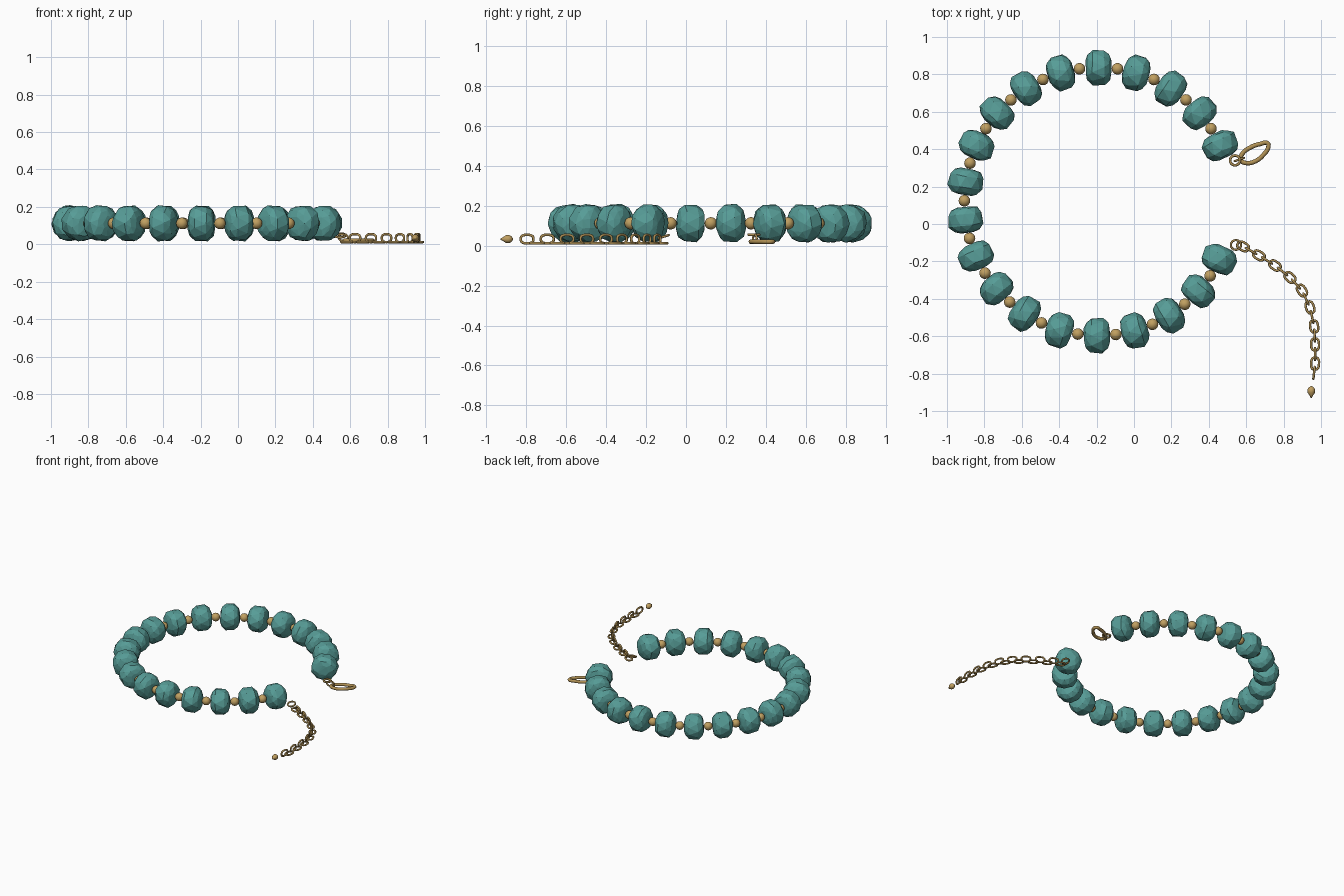
import bpy, bmesh, math, random
from mathutils import Matrix, Vector

if "Cube" in bpy.data.objects:
    bpy.data.objects.remove(bpy.data.objects["Cube"])

random.seed(4)
CENTER, RADIUS, HEIGHT = Vector((-0.19, 0.12, 0.112)), 0.717, 0.112
START, STEP, COUNT = 24.8, 16.3, 20


def material(name, rgb):
    m = bpy.data.materials.new(name)
    m.diffuse_color = (*rgb, 1)
    m.use_nodes = True
    m.node_tree.nodes["Principled BSDF"].inputs["Base Color"].default_value = m.diffuse_color
    return m


TEAL = material("teal stone", (0.095, 0.335, 0.31))
GOLD = material("gold", (0.53, 0.35, 0.12))
WIRE = material("dark gold wire", (0.43, 0.28, 0.09))


def add(name, mesh, mat, matrix=Matrix(), smooth=False):
    mesh.materials.clear()
    mesh.materials.append(mat)
    for p in mesh.polygons:
        p.use_smooth = smooth
    ob = bpy.data.objects.new(name, mesh)
    bpy.context.collection.objects.link(ob)
    ob.matrix_world = matrix
    return ob


def wire_loop(name, points, radius, matrix=Matrix()):
    """Closed smooth loop of round wire through the given points."""
    curve = bpy.data.curves.new(name, 'CURVE')
    curve.dimensions = '3D'
    curve.bevel_depth, curve.bevel_resolution = radius, 2
    curve.resolution_u = 4
    s = curve.splines.new('BEZIER')
    s.bezier_points.add(len(points) - 1)
    for bp, p in zip(s.bezier_points, points):
        bp.co = p
        bp.handle_left_type = bp.handle_right_type = 'AUTO'
    s.use_cyclic_u = True
    tmp = bpy.data.objects.new(name + "_path", curve)
    bpy.context.collection.objects.link(tmp)
    bpy.context.view_layer.update()
    mesh = bpy.data.meshes.new_from_object(
        tmp.evaluated_get(bpy.context.evaluated_depsgraph_get()))
    bpy.data.objects.remove(tmp)
    return add(name, mesh, WIRE, matrix, True)


def ring_points(a, b, n=10, power=1.0):
    """Oval points in XY; power below 1 squares the oval."""
    out = []
    for i in range(n):
        c, s = math.cos(i * math.tau / n), math.sin(i * math.tau / n)
        out.append((math.copysign(abs(c) ** power, c) * a,
                    math.copysign(abs(s) ** power, s) * b, 0))
    return out


def stone_mesh():
    """Faceted rondelle around local X, rows staggered and slightly uneven."""
    bm = bmesh.new()
    sides = 10
    half = [(0.068, 0.040), (0.058, 0.071), (0.031, 0.094)]
    profile = half + [(-x, r) for x, r in reversed(half)]
    for row, (x, r) in enumerate(profile):
        for k in range(sides):
            a = (k + 0.5 * (row % 2) + random.uniform(-.1, .1)) * math.tau / sides
            q = r * random.uniform(0.97, 1.04)
            bm.verts.new((x + random.uniform(-.004, .004),
                          q * math.cos(a), q * math.sin(a)))
    bmesh.ops.convex_hull(bm, input=bm.verts[:])
    bmesh.ops.recalc_face_normals(bm, faces=bm.faces[:])
    mesh = bpy.data.meshes.new("stone")
    bm.to_mesh(mesh)
    bm.free()
    return mesh


def ball_mesh(r):
    bm = bmesh.new()
    bmesh.ops.create_uvsphere(bm, u_segments=16, v_segments=10, radius=r)
    mesh = bpy.data.meshes.new("ball")
    bm.to_mesh(mesh)
    bm.free()
    return mesh


def on_circle(deg):
    a = math.radians(deg)
    pos = CENTER + Vector((math.cos(a), math.sin(a), 0)) * RADIUS
    return Matrix.Translation(pos) @ Matrix.Rotation(a + math.pi / 2, 4, 'Z')


# Stone beads with small gold balls between them
for i in range(COUNT):
    deg = START + STEP * i
    add(f"stone_bead_{i}", stone_mesh(), TEAL, on_circle(deg))
    if i < COUNT - 1:
        add(f"spacer_ball_{i}", ball_mesh(0.031), GOLD, on_circle(deg + STEP / 2), True)

# Teardrop clasp and its rings
clasp = [(.714, .432), (.675, .428), (.62, .408), (.577, .372), (.572, .34),
         (.60, .326), (.65, .336), (.692, .37), (.718, .41)]
wire_loop("clasp", [(x, y, 0.02) for x, y in clasp], 0.012)
wire_loop("clasp_ring", ring_points(.026, .026), 0.007,
          Matrix.Translation((.54, .34, .055)))
wire_loop("clasp_link", ring_points(.026, .018), 0.006,
          Matrix.Translation((.563, .345, .036)) @ Matrix.Rotation(.35, 4, 'Z')
          @ Matrix.Rotation(math.pi / 2, 4, 'X'))

# Extension chain: flat links joined by upright ones
wire_loop("chain_ring", ring_points(.027, .027), 0.006,
          Matrix.Translation((.545, -.112, .045)) @ Matrix.Rotation(.3, 4, 'X'))
flat = [(.583, -.12), (.668, -.168), (.754, -.222), (.834, -.286), (.898, -.356),
        (.941, -.446), (.963, -.548), (.968, -.644), (.968, -.746), (.957, -.846)]


def link(name, p, direction, upright):
    m = Matrix.Translation((p.x, p.y, 0.033 if upright else 0.012))
    m = m @ Matrix.Rotation(math.atan2(direction.y, direction.x), 4, 'Z')
    if upright:
        m = m @ Matrix.Rotation(math.pi / 2, 4, 'X')
    wire_loop(name, ring_points(.032, .021, 12, 0.75), 0.0065, m)


for i in range(len(flat) - 1):
    p, q = Vector(flat[i]), Vector(flat[i + 1])
    before = Vector(flat[max(i - 1, 0)])
    link(f"flat_link_{i}", p, q - before, False)
    link(f"upright_link_{i}", (p + q) / 2, q - p, True)

# Drop charm at the chain end: round body with pointed ends
bm = bmesh.new()
body = [(-.034, .003), (-.022, .009), (-.008, .019), (.008, .021), (.02, .015), (.028, .004)]
rings = [[bm.verts.new((r * math.cos(k * math.tau / 12), y, r * math.sin(k * math.tau / 12)))
          for k in range(12)] for y, r in body]
for a, b in zip(rings, rings[1:]):
    for k in range(12):
        bm.faces.new((a[k], a[k - 1], b[k - 1], b[k]))
bm.faces.new(rings[0])
bm.faces.new(rings[-1])
bmesh.ops.recalc_face_normals(bm, faces=bm.faces[:])
charm = bpy.data.meshes.new("charm")
bm.to_mesh(charm)
bm.free()
add("drop_charm", charm, GOLD, Matrix.Translation((.948, -.895, .033)), True)
